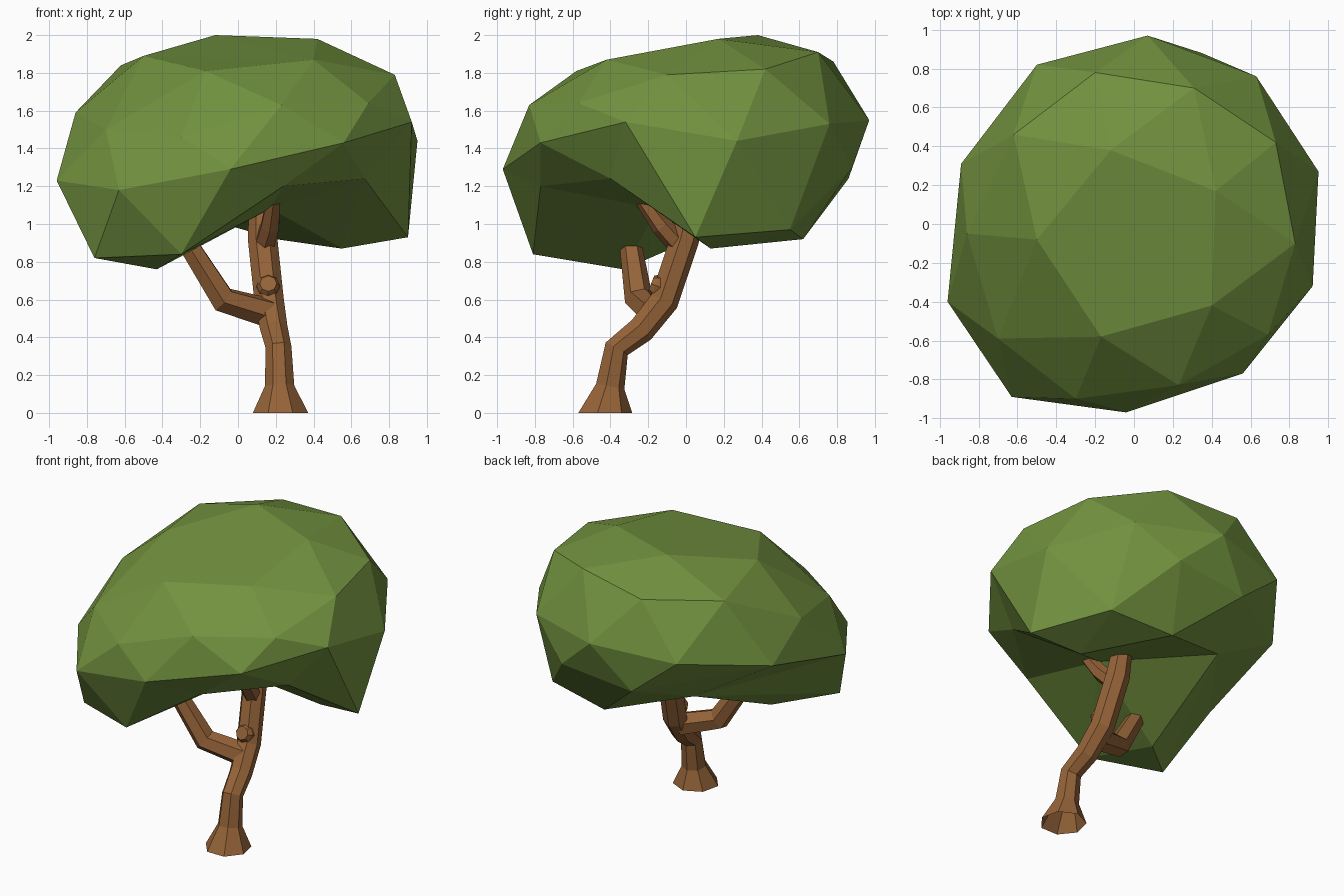
import bpy, bmesh
from mathutils import Vector

if "Cube" in bpy.data.objects:
    bpy.data.objects.remove(bpy.data.objects["Cube"])


def material(name, rgb):
    m = bpy.data.materials.new(name)
    m.diffuse_color = (*rgb, 1)
    m.use_nodes = True
    m.node_tree.nodes["Principled BSDF"].inputs["Base Color"].default_value = m.diffuse_color
    return m


LEAF = material("leaf green", (0.17, 0.29, 0.05))
BARK = material("bark brown", (0.30, 0.125, 0.04))


def finish(name, bm, mat):
    bmesh.ops.recalc_face_normals(bm, faces=bm.faces)
    me = bpy.data.meshes.new(name)
    bm.to_mesh(me)
    bm.free()
    me.materials.append(mat)
    ob = bpy.data.objects.new(name, me)
    bpy.context.collection.objects.link(ob)
    return ob


def limb(name, path, sides=7):
    """Faceted tapered tube along (x, y, z, radius) points, open at its root."""
    bm = bmesh.new()
    pts = [Vector(p[:3]) for p in path]
    rings = []
    for i, p in enumerate(pts):
        t = pts[min(i + 1, len(pts) - 1)] - pts[max(i - 1, 0)]
        if p.z == 0:
            t = Vector((0, 0, 1))  # flat foot on the ground
        rot = Vector((0, 0, 1)).rotation_difference(t.normalized()).to_matrix().to_4x4()
        rot.translation = p
        rings.append(bmesh.ops.create_circle(
            bm, segments=sides, radius=path[i][3], matrix=rot, cap_ends=False)["verts"])
    for a, b in zip(rings, rings[1:]):
        for k in range(sides):
            n = (k + 1) % sides
            bm.faces.new((a[k], a[n], b[n], b[k]))
    bm.faces.new(rings[-1])
    return finish(name, bm, BARK)


# Trunk and branches
limb("trunk", [(.225, -.435, 0, .15), (.22, -.405, .14, .08), (.215, -.37, .34, .07),
               (.19, -.24, .44, .075), (.165, -.12, .59, .08), (.13, -.01, .92, .08),
               (.12, .05, 1.2, .06)])
limb("left_branch", [(.16, -.17, .53, .08), (-.08, -.25, .6, .075), (-.25, -.29, .87, .06)], 6)
limb("front_branch", [(.13, -.01, .86, .06), (.17, -.13, .99, .055), (.19, -.24, 1.14, .04)], 6)
limb("cut_branch_stub", [(.16, -.08, .64, .06), (.16, -.16, .675, .062), (.16, -.185, .685, .045)], 8)

# Canopy corner points: crown, shoulder ring, wide ring, lower rim
CANOPY = [
    (-.12, .38, 2), (.42, .17, 1.98), (.4, -.42, 1.87), (-.5, -.08, 1.89), (-.17, -.58, 1.81),
    (-.62, .46, 1.84), (-.2, .78, 1.86), (.31, .7, 1.91), (.73, .42, 1.82), (.83, -.1, 1.79),
    (.69, -.57, 1.64), (.23, -.83, 1.63), (-.3, -.9, 1.46), (-.7, -.59, 1.5), (-.86, -.05, 1.59),
    (-.04, -.97, 1.29), (.56, -.77, 1.43), (.92, -.32, 1.54), (.95, .27, 1.44), (.63, .76, 1.53),
    (.07, .97, 1.55), (-.5, .82, 1.5), (-.89, .31, 1.4), (-.96, -.4, 1.23), (-.63, -.89, 1.18),
    (-.76, -.62, .82), (-.43, -.33, .76), (-.3, -.81, .84), (.9, .05, .93), (.55, .13, .87),
    (.65, .55, .97), (.2, .62, .92), (.35, .88, 1.3), (-.35, .41, 1.08), (-.18, .86, 1.24)]
# Points of the hollow on the underside
HOLLOW = [(.24, -.77, 1.2), (.67, -.4, 1.24), (.17, -.15, 1.08)]

# Wrap the points on a sphere to find the facets, then move them to their places
bm = bmesh.new()
verts = []
for p in CANOPY + HOLLOW:
    drop = .22 if p in HOLLOW else 0
    d = Vector((p[0], p[1], (p[2] - drop - 1.42) * 1.5)).normalized()
    verts.append(bm.verts.new(d))
bmesh.ops.convex_hull(bm, input=verts)
bmesh.ops.recalc_face_normals(bm, faces=bm.faces)
for v, p in zip(verts, CANOPY + HOLLOW):
    v.co = p

# Turn inward creases outward on the crown and the back, leaving the hollow underneath
hollow = set(verts[-3:])
for _ in range(4):
    for e in list(bm.edges):
        if not e.is_valid or len(e.link_faces) != 2:
            continue
        bm.normal_update()
        corners = {v for f in e.link_faces for v in f.verts}
        outer = min(v.co.z for v in corners) > 1.25 or min(v.co.y for v in corners) > .2
        if outer and not corners & hollow and e.calc_face_angle_signed() < -.01:
            bmesh.utils.edge_rotate(e, True)
finish("leaf_canopy", bm, LEAF)
